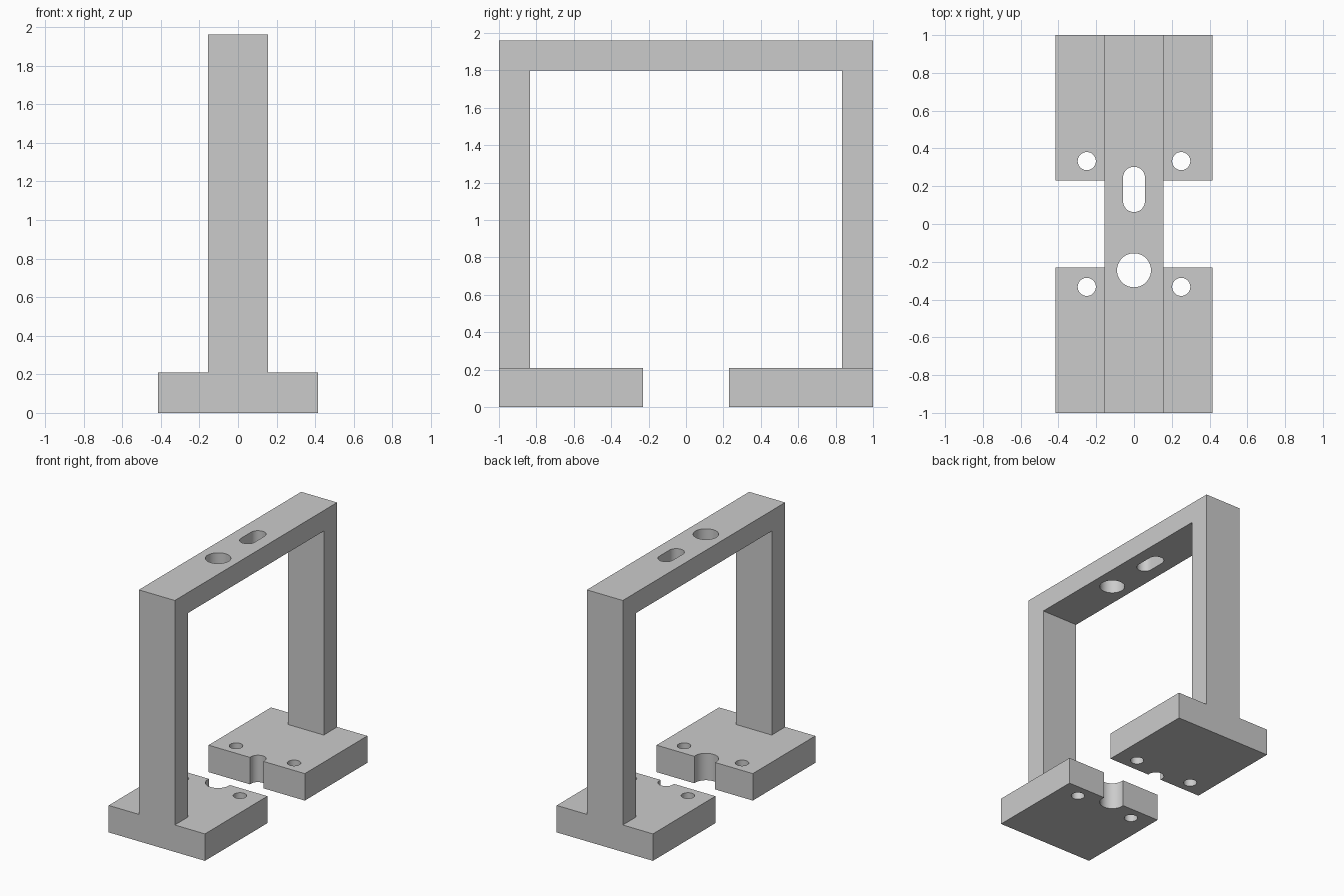
import bpy
import bmesh
import math

cube = bpy.data.objects.get("Cube")
if cube:
    bpy.data.objects.remove(cube, do_unlink=True)

grey = bpy.data.materials.new("plain grey")
grey.use_nodes = True
colour = (0.6, 0.6, 0.6, 1)
grey.diffuse_color = colour
grey.node_tree.nodes["Principled BSDF"].inputs["Base Color"].default_value = colour

FOOT_X, FOOT_IN, FOOT_H = 0.415, 0.23, 0.21
POST_X, POST_IN = 0.155, 0.835
TOP, BEAM_Z = 1.96, 1.80


def prism(name, outline, direction):
    """Extrude a closed planar outline along a direction."""
    bm = bmesh.new()
    face = bm.faces.new([bm.verts.new(p) for p in outline])
    new = bmesh.ops.extrude_face_region(bm, geom=[face])["geom"]
    moved = [v for v in new if isinstance(v, bmesh.types.BMVert)]
    bmesh.ops.translate(bm, verts=moved, vec=direction)
    bmesh.ops.recalc_face_normals(bm, faces=bm.faces)
    mesh = bpy.data.meshes.new(name)
    bm.to_mesh(mesh)
    bm.free()
    mesh.materials.append(grey)
    obj = bpy.data.objects.new(name, mesh)
    bpy.context.collection.objects.link(obj)
    return obj


def combine(target, tool, operation):
    """Apply a boolean and remove the tool object."""
    tool.hide_render = True
    mod = target.modifiers.new(operation.lower(), "BOOLEAN")
    mod.operation, mod.object, mod.solver = operation, tool, "EXACT"
    bpy.context.view_layer.objects.active = target
    bpy.ops.object.modifier_apply(modifier=mod.name)
    bpy.data.objects.remove(tool, do_unlink=True)


def hole(x, y, radius, half_length=0.0, steps=32):
    """Vertical cutter: round, or a slot when half_length is given."""
    outline = []
    for end in (1, -1):
        for i in range(steps + (1 if half_length else 0)):
            a = math.pi * i / steps + (0 if end > 0 else math.pi)
            outline.append((x + radius * math.cos(a),
                            y + end * half_length + radius * math.sin(a), -0.1))
    return prism("hole_cutter", outline, (0, 0, TOP + 0.2))


# Upright frame: two posts joined by a top beam
frame = prism("bracket_frame", [(-POST_X, y, z) for y, z in (
    (-1, 0), (-1, TOP), (1, TOP), (1, 0),
    (POST_IN, 0), (POST_IN, BEAM_Z), (-POST_IN, BEAM_Z), (-POST_IN, 0))],
    (2 * POST_X, 0, 0))

# Wide foot plates at the front and back
for side in (-1, 1):
    foot = prism("foot_plate", [(x, side * y, 0) for x, y in (
        (-FOOT_X, FOOT_IN), (FOOT_X, FOOT_IN), (FOOT_X, 1), (-FOOT_X, 1))],
        (0, 0, FOOT_H))
    combine(frame, foot, "UNION")

# Round hole and slot run through the beam and notch the feet below
combine(frame, hole(0, -0.245, 0.09), "DIFFERENCE")
combine(frame, hole(0, 0.183, 0.058, 0.062), "DIFFERENCE")

# Screw holes in the feet
for x in (-0.25, 0.25):
    for y in (-0.333, 0.333):
        combine(frame, hole(x, y, 0.048), "DIFFERENCE")

# Merge coplanar faces, then smooth only the hole walls
bm = bmesh.new()
bm.from_mesh(frame.data)
bmesh.ops.remove_doubles(bm, verts=bm.verts, dist=0.0001)
bmesh.ops.dissolve_limit(bm, angle_limit=0.01, verts=bm.verts, edges=bm.edges)
bm.to_mesh(frame.data)
bm.free()
bpy.ops.object.select_all(action="DESELECT")
frame.select_set(True)
bpy.context.view_layer.objects.active = frame
bpy.ops.object.shade_smooth_by_angle(angle=math.radians(30))
